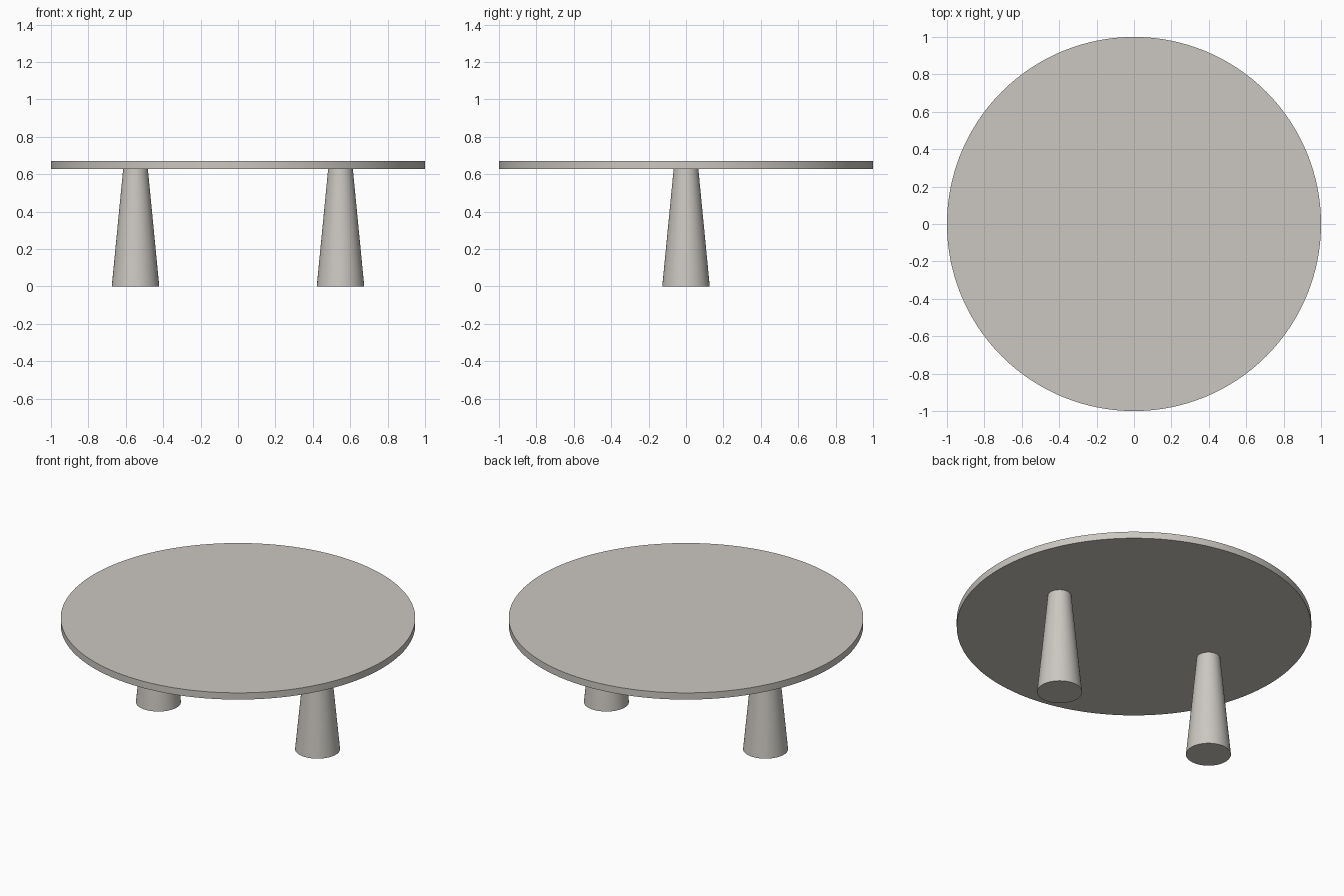
import bpy
import math

if "Cube" in bpy.data.objects:
    bpy.data.objects.remove(bpy.data.objects["Cube"])

stone = bpy.data.materials.new("warm grey stone")
stone.diffuse_color = (0.60, 0.575, 0.535, 1.0)
stone.use_nodes = True
stone.node_tree.nodes["Principled BSDF"].inputs["Base Color"].default_value = stone.diffuse_color

TOP_Z, UNDER_Z = 0.67, 0.628


def tapered_part(name, x, z0, z1, r0, r1, sides):
    """Upright round part from z0 to z1, radius r0 at the base and r1 at the top."""
    bpy.ops.mesh.primitive_cone_add(vertices=sides, radius1=r0, radius2=r1,
                                    depth=z1 - z0, location=(x, 0, (z0 + z1) / 2))
    ob = bpy.context.object
    ob.name = name
    ob.data.materials.append(stone)
    bpy.ops.object.shade_smooth_by_angle(angle=math.radians(30))
    return ob


# Round table top
tapered_part("table_top", 0, UNDER_Z, TOP_Z, 1.0, 1.0, 128)

# Two conical legs, wider at the floor
for side, x in (("left", -0.548), ("right", 0.548)):
    tapered_part(side + "_leg", x, 0, UNDER_Z, 0.127, 0.066, 64)
